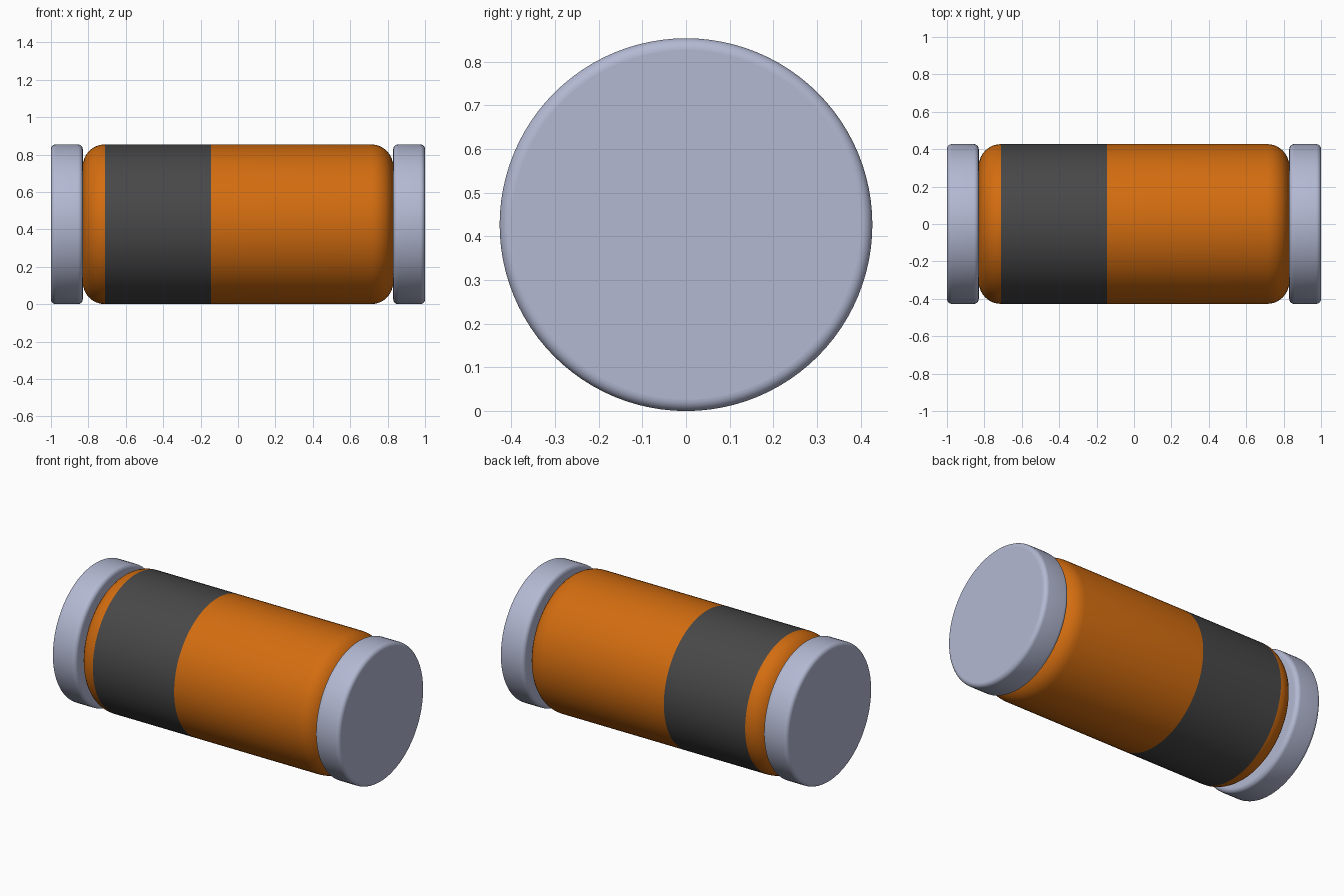
import bpy
import bmesh
import math

cube = bpy.data.objects.get("Cube")
if cube:
    bpy.data.objects.remove(cube, do_unlink=True)

RADIUS = 0.427
SIDES = 96


def material(name, rgb):
    mat = bpy.data.materials.new(name)
    mat.use_nodes = True
    colour = (*rgb, 1.0)
    mat.diffuse_color = colour
    bsdf = next(n for n in mat.node_tree.nodes if n.type == 'BSDF_PRINCIPLED')
    bsdf.inputs["Base Color"].default_value = colour
    return mat


silver = material("silver metal", (0.45, 0.485, 0.65))
orange = material("orange glass", (0.65, 0.152, 0.005))
charcoal = material("charcoal paint", (0.064, 0.064, 0.064))


def rounded_profile(x0, x1, fillet, cuts=(), steps=8):
    """Half outline (x, radius) of a cylinder with rounded rims."""
    arc = [(fillet * (1 - math.cos(a)), RADIUS - fillet * (1 - math.sin(a)))
           for a in (i * math.pi / 2 / steps for i in range(steps + 1))]
    start = [(x0 + d, r) for d, r in arc]
    end = [(x1 - d, r) for d, r in reversed(arc)]
    return start + [(c, RADIUS) for c in cuts] + end


def lathe(name, profile, mats, rule=lambda x: 0):
    """Turn a profile about the lengthwise axis; rule picks the material by x."""
    bm = bmesh.new()
    turns = [2 * math.pi * i / SIDES for i in range(SIDES)]
    rings = [[bm.verts.new((x, r * math.cos(t), RADIUS + r * math.sin(t)))
              for t in turns] for x, r in profile]
    for a, b in zip(rings, rings[1:]):
        for i in range(SIDES):
            j = (i + 1) % SIDES
            bm.faces.new((a[i], a[j], b[j], b[i]))
    ends = [bm.faces.new(rings[0]), bm.faces.new(rings[-1])]
    bmesh.ops.recalc_face_normals(bm, faces=bm.faces)
    for f in bm.faces:
        f.material_index = rule(f.calc_center_median().x)
        f.smooth = f not in ends
    mesh = bpy.data.meshes.new(name)
    bm.to_mesh(mesh)
    bm.free()
    for m in mats:
        mesh.materials.append(m)
    obj = bpy.data.objects.new(name, mesh)
    bpy.context.collection.objects.link(obj)
    return obj


# Glass body with a painted band beside the right end
BAND = (-0.71, -0.145)
lathe("glass_body", rounded_profile(-0.83, 0.83, 0.118, BAND),
      [orange, charcoal], lambda x: int(BAND[0] < x < BAND[1]))

# Metal end caps
for name, x0, x1 in (("right_end_cap", -1.0, -0.83), ("left_end_cap", 0.83, 1.0)):
    lathe(name, rounded_profile(x0, x1, 0.026), [silver])
